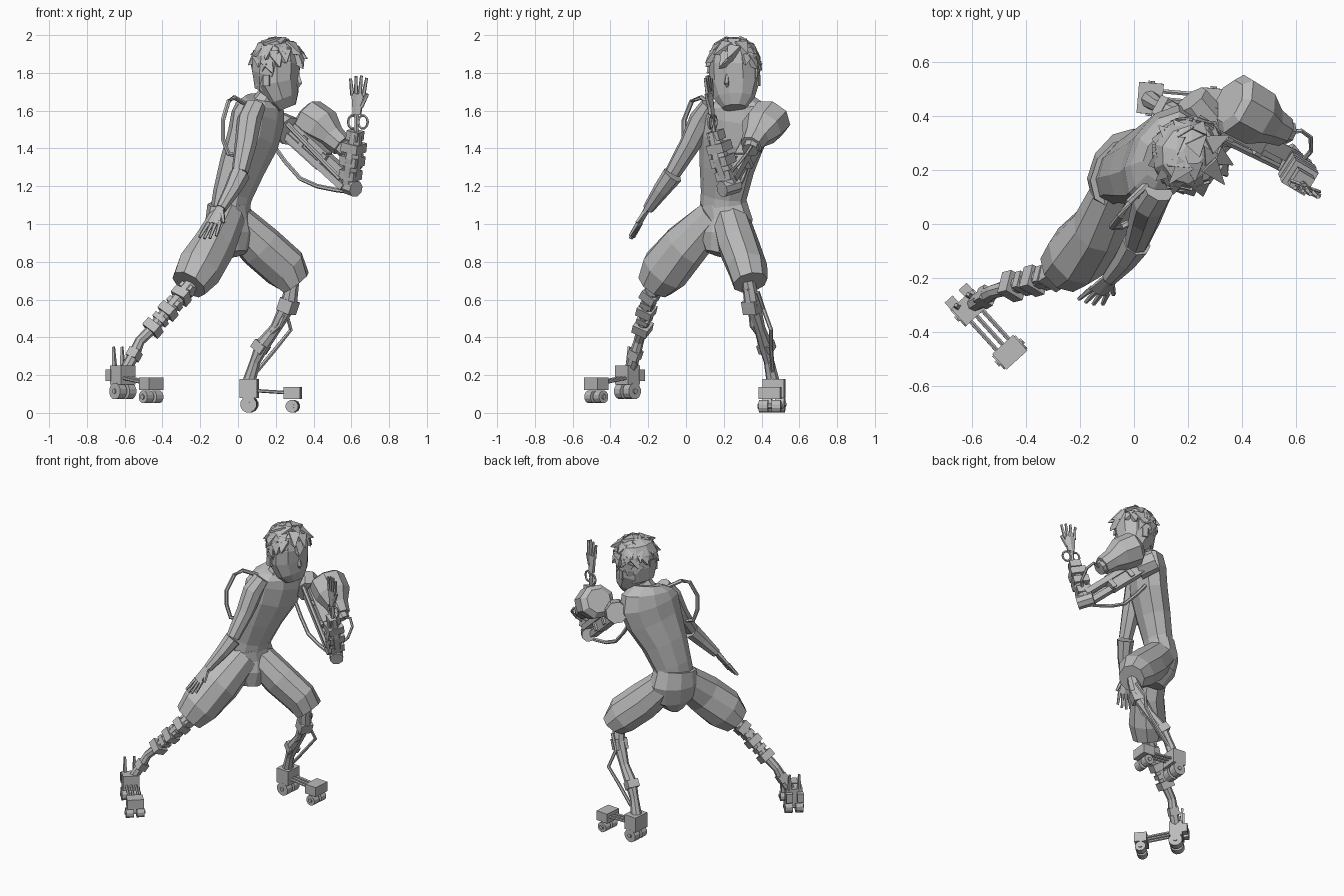
import bpy, bmesh, math, random
from mathutils import Vector as V

cube = bpy.data.objects.get("Cube")
if cube:
    bpy.data.objects.remove(cube, do_unlink=True)

grey = bpy.data.materials.new("plain grey")
grey.use_nodes = True
tone = (.5, .5, .5, 1)
grey.diffuse_color = tone
grey.node_tree.nodes["Principled BSDF"].inputs["Base Color"].default_value = tone

SHOULDER_LINE = V((.51, .86, 0))
HEAD_SIDE = V((.3, .95, 0))
UP = V((0, 0, 1))


def loft(name, rings, sides=8, side=SHOULDER_LINE):
    """Skin elliptical rings (x, y, z, half width, half depth) along a path."""
    bm = bmesh.new()
    centres = [V(r[:3]) for r in rings]
    loops = []
    grow = 1 / math.cos(math.pi / sides) if sides == 4 else 1
    for i, ring in enumerate(rings):
        before = centres[max(i - 1, 0)]
        after = centres[min(i + 1, len(rings) - 1)]
        along = (after - before).normalized()
        u = side - along * side.dot(along)
        if u.length < .05:
            u = along.orthogonal()
        u.normalize()
        v = along.cross(u)
        loop = []
        for k in range(sides):
            angle = math.tau * (k + .5) / sides
            offset = u * math.cos(angle) * ring[3] + v * math.sin(angle) * ring[4]
            loop.append(bm.verts.new(centres[i] + offset * grow))
        loops.append(loop)
    for low, high in zip(loops, loops[1:]):
        for k in range(sides):
            n = (k + 1) % sides
            bm.faces.new((low[k], low[n], high[n], high[k]))
    bm.faces.new(loops[0][::-1])
    bm.faces.new(loops[-1])
    bmesh.ops.recalc_face_normals(bm, faces=bm.faces)
    mesh = bpy.data.meshes.new(name)
    bm.to_mesh(mesh)
    bm.free()
    mesh.materials.append(grey)
    obj = bpy.data.objects.new(name, mesh)
    bpy.context.collection.objects.link(obj)
    return obj


def tube(name, points, radius, sides=6, side=SHOULDER_LINE):
    return loft(name, [(*p, radius, radius) for p in points], sides, side)


def block(name, centre, along, length, width, depth, side=SHOULDER_LINE):
    step = V(along).normalized() * length / 2
    ends = (V(centre) - step, V(centre) + step)
    return loft(name, [(*e, width / 2, depth / 2) for e in ends], 4, side)


def taper(name, start, end, thick, thin, sides=6, side=SHOULDER_LINE):
    return loft(name, [(*start, thick, thick), (*end, thin, thin)], sides, side)


def hand(name, wrist, knuckles, across, reach):
    """Palm, four spread fingers and a thumb."""
    wrist, knuckles, across = V(wrist), V(knuckles), V(across).normalized()
    along = (knuckles - wrist).normalized()
    loft(name + "_palm", [(*wrist, .024, .018), (*knuckles, .04, .014)], 6, across)
    for k in range(4):
        shift = (k - 1.5) * .021
        root = knuckles + across * shift - along * .01
        tip = knuckles + across * shift * 1.45 + along * (reach - abs(k - 1.6) * .012)
        taper(name + "_finger", root, tip, .012, .008, 5)
    root = wrist.lerp(knuckles, .35) + across * .02
    taper(name + "_thumb", root, root + across * .035 + along * .07, .014, .009, 5)


# Torso and shorts
loft("torso", [(-.05, .19, 1.03, .13, .09), (-.03, .2, 1.15, .13, .095),
               (.02, .215, 1.3, .155, .11), (.08, .24, 1.45, .19, .12),
               (.105, .26, 1.56, .2, .12), (.115, .26, 1.63, .17, .11),
               (.12, .25, 1.67, .1, .08)], 10)
loft("shorts_hips", [(-.05, .19, 1.11, .14, .1), (-.05, .205, 1.02, .16, .11),
                     (-.035, .19, .93, .15, .11), (-.02, .165, .84, .06, .07)], 10)
loft("right_shorts_leg", [(-.05, .15, 1.04, .1, .09), (-.125, -.01, .88, .13, .105),
                          (-.21, -.115, .755, .135, .12), (-.26, -.165, .68, .1, .1)], 9)
loft("left_shorts_leg", [(-.03, .235, 1.03, .1, .1), (.12, .28, .88, .11, .125),
                         (.25, .325, .765, .105, .125), (.305, .34, .69, .095, .085)], 9)

# Neck, head and face
loft("neck", [(.12, .25, 1.6, .085, .075), (.16, .25, 1.67, .065, .065),
              (.2, .25, 1.75, .06, .06)], 8)
loft("head", [(.26, .255, 1.615, .065, .05), (.24, .255, 1.665, .11, .085),
              (.21, .255, 1.75, .135, .12), (.205, .255, 1.85, .135, .13),
              (.205, .255, 1.93, .115, .115), (.205, .255, 1.965, .05, .05)], 10, HEAD_SIDE)
loft("nose", [(.31, .22, 1.8, .006, .012), (.325, .215, 1.745, .014, .018),
              (.315, .22, 1.73, .008, .012)], 5, HEAD_SIDE)
for sign in (-1, 1):
    ear = V((.19, .255, 1.76)) + HEAD_SIDE * sign * .13
    block("ear", ear, UP, .06, .02, .035, HEAD_SIDE)

# Hair cap with swept uneven spikes, leaving the face open
loft("hair_cap", [(.16, .265, 1.7, .09, .075), (.185, .26, 1.79, .135, .115),
                  (.2, .255, 1.88, .14, .13), (.21, .255, 1.945, .11, .11),
                  (.215, .255, 1.98, .04, .04)], 10, HEAD_SIDE)
rng = random.Random(4)
crown = V((.21, .255, 1.85))
face = V((.95, -.3, 0))
for lift, count in ((70, 6), (45, 10), (20, 13), (-5, 11)):
    for k in range(count):
        turn = math.tau * (k + rng.random()) / count
        if lift < 0 and math.cos(turn) > .4:
            continue
        out = face * math.cos(turn) + HEAD_SIDE * math.sin(turn)
        tilt = math.radians(lift + rng.uniform(-8, 8))
        normal = out * math.cos(tilt) + UP * math.sin(tilt)
        down = out * math.sin(tilt) - UP * math.cos(tilt)
        sweep = out.cross(UP) * rng.uniform(-.04, .04)
        root = crown + normal * .108
        tip = root + normal * rng.uniform(.012, .035) + down * rng.uniform(.05, .1) + sweep
        taper("hair_spike", root, tip, .036, .002, 4, out.cross(UP))

# Right arm with glove and hose
loft("right_arm", [(.09, .13, 1.63, .05, .06), (.06, .08, 1.55, .065, .065),
                   (.04, .02, 1.42, .055, .06), (.01, -.07, 1.27, .043, .045)], 8)
loft("right_glove", [(.01, -.07, 1.26, .055, .055), (-.03, -.13, 1.18, .045, .045),
                     (-.09, -.2, 1.08, .03, .03)], 8)
hand("right_hand", (-.09, -.2, 1.09), (-.13, -.25, 1.0), (.95, -.2, .1), .1)
tube("right_arm_hose", [(.05, .15, 1.63), (-.02, .08, 1.67), (-.05, .03, 1.65),
                        (-.08, -.01, 1.55), (-.08, -.01, 1.45), (-.05, -.01, 1.37),
                        (.02, .02, 1.36)], .013)

# Left shoulder joint and drum
taper("shoulder_joint", (.21, .46, 1.53), (.28, .37, 1.49), .07, .08, 8)
loft("shoulder_drum", [(.35, .455, 1.575, .085, .08), (.37, .445, 1.56, .12, .11),
                       (.45, .4, 1.51, .115, .105), (.5, .37, 1.46, .075, .07),
                       (.55, .345, 1.415, .06, .06)], 8)
tube("drum_nozzle", [(.54, .35, 1.42), (.57, .34, 1.39)], .045, 8)
tube("drum_hose", [(.57, .34, 1.4), (.62, .345, 1.41), (.655, .32, 1.37),
                   (.655, .27, 1.31), (.62, .23, 1.27)], .009)

# Left upper arm beams and elbow
start, elbow = V((.25, .41, 1.52)), V((.59, .23, 1.21))
beam = elbow - start
for shift in (-.035, .035):
    offset = V((.6, .2, .65)) * shift
    block("upper_arm_beam", start.lerp(elbow, .5) + offset, beam, .47, .055, .035)
block("upper_arm_core", start.lerp(elbow, .35), beam, .25, .06, .11)
tube("upper_arm_piston", [start + V((0, -.06, .02)), elbow + V((-.05, -.02, .03))], .014)
for t in (.3, .6):
    block("beam_clamp", start.lerp(elbow, t), beam, .03, .085, .09)
tube("elbow_pin", [elbow + V((-.03, .04, 0)), elbow + V((.035, -.04, -.025))], .044, 8)
tube("upper_arm_hose", [(.2, .35, 1.4), (.25, .33, 1.33), (.33, .3, 1.24),
                        (.42, .28, 1.2), (.52, .25, 1.18), (.6, .23, 1.17)], .012)

# Left forearm with cuffs, wrist rings and raised hand
wrist = V((.63, .135, 1.56))
loft("left_forearm", [(*elbow, .045, .045), (.61, .18, 1.35, .048, .048),
                      (.625, .145, 1.49, .032, .032)], 8)
for t, size in ((.15, .09), (.36, .1), (.56, .1), (.74, .07)):
    block("forearm_cuff", elbow.lerp(wrist, t), wrist - elbow, .05, size, size)
for sign in (-1, 1):
    hub = V((.635, .14, 1.54)) + V((.9, -.35, 0)) * sign * .03
    circle = [hub + V((.9, -.35, 0)) * math.cos(a) * .028 + UP * math.sin(a) * .035
              for a in [math.tau * k / 10 for k in range(11)]]
    tube("wrist_ring", circle, .007, 5, V((.35, .9, 0)))
tube("wrist_rod", [(.625, .15, 1.46), wrist + UP * .05], .013)
hand("left_hand", (.63, .135, 1.58), (.635, .125, 1.69), (.9, -.35, 0), .1)

# Right shin, a jointed chain that narrows below the links
chain = [V(p) for p in ((-.24, -.15, .69), (-.3, -.19, .62), (-.37, -.21, .54),
                        (-.45, -.23, .45), (-.52, -.25, .38), (-.55, -.27, .31),
                        (-.6, -.3, .22))]
loft("right_shin", [(*p, r, r) for p, r in zip(chain, (.04, .04, .035, .03, .027, .032, .03))])
for a, b in zip(chain, chain[1:4]):
    block("shin_link", b, b - a, .05, .085, .085)
    block("shin_spacer", a.lerp(b, .5), b - a, .03, .065, .075)
block("ankle_block", chain[5], chain[6] - chain[5], .05, .06, .06)

# Left shin with guard and bent piston
loft("left_shin", [(.29, .33, .7, .035, .035), (.27, .35, .58, .042, .045),
                   (.2, .39, .45, .03, .03), (.13, .42, .36, .038, .04),
                   (.09, .44, .27, .028, .028), (.06, .46, .17, .035, .035)], 8)
block("left_knee_block", (.265, .35, .565), (.2, -.1, .6), .07, .08, .08)
block("left_shin_clamp", (.12, .425, .35), (.2, -.1, .3), .05, .075, .07)
tube("left_shin_piston", [(.3, .38, .64), (.25, .41, .55), (.28, .45, .44),
                          (.2, .45, .34), (.1, .46, .22)], .011)
tube("left_shin_strut", [(.31, .33, .66), (.22, .35, .46), (.13, .41, .38)], .013)


def skate(name, heel, toe, size):
    """Heel box and toe box on wheel pairs, joined by rods."""
    heel, toe = V(heel), V(toe)
    ahead = V((toe.x - heel.x, toe.y - heel.y, 0)).normalized()
    across = ahead.cross(UP)
    block(name + "_heel_box", heel, UP, .1, size, size * .8, across)
    block(name + "_toe_box", toe, UP, .065, size, size * .75, across)
    for k in (-1, 0, 1):
        shift = across * k * .03
        tube(name + "_rod", [heel + shift - UP * .01, toe + shift], .009)
    for hub, drop, radius in ((heel, .085, .044), (toe, .07, .034)):
        for sign in (-1, 1):
            middle = hub - UP * drop + across * sign * .034
            tube(name + "_wheel", [middle - across * .024, middle + across * .024], radius, 12)
        axle = hub - UP * drop
        tube(name + "_axle", [axle - across * .065, axle + across * .065], .014)
    return heel, ahead, across


skate("left_skate", (.06, .465, .13), (.29, .445, .105), .115)
heel, ahead, across = skate("right_skate", (-.61, -.31, .2), (-.46, -.475, .155), .105)
for sign in (-1, 1):
    root = heel - ahead * .03 + across * sign * .03
    taper("heel_spike", root, root - ahead * .01 + UP * .15, .012, .006, 4)
    block("heel_fin", heel - ahead * .055 + across * sign * .035, UP, .06, .04, .04, across)
